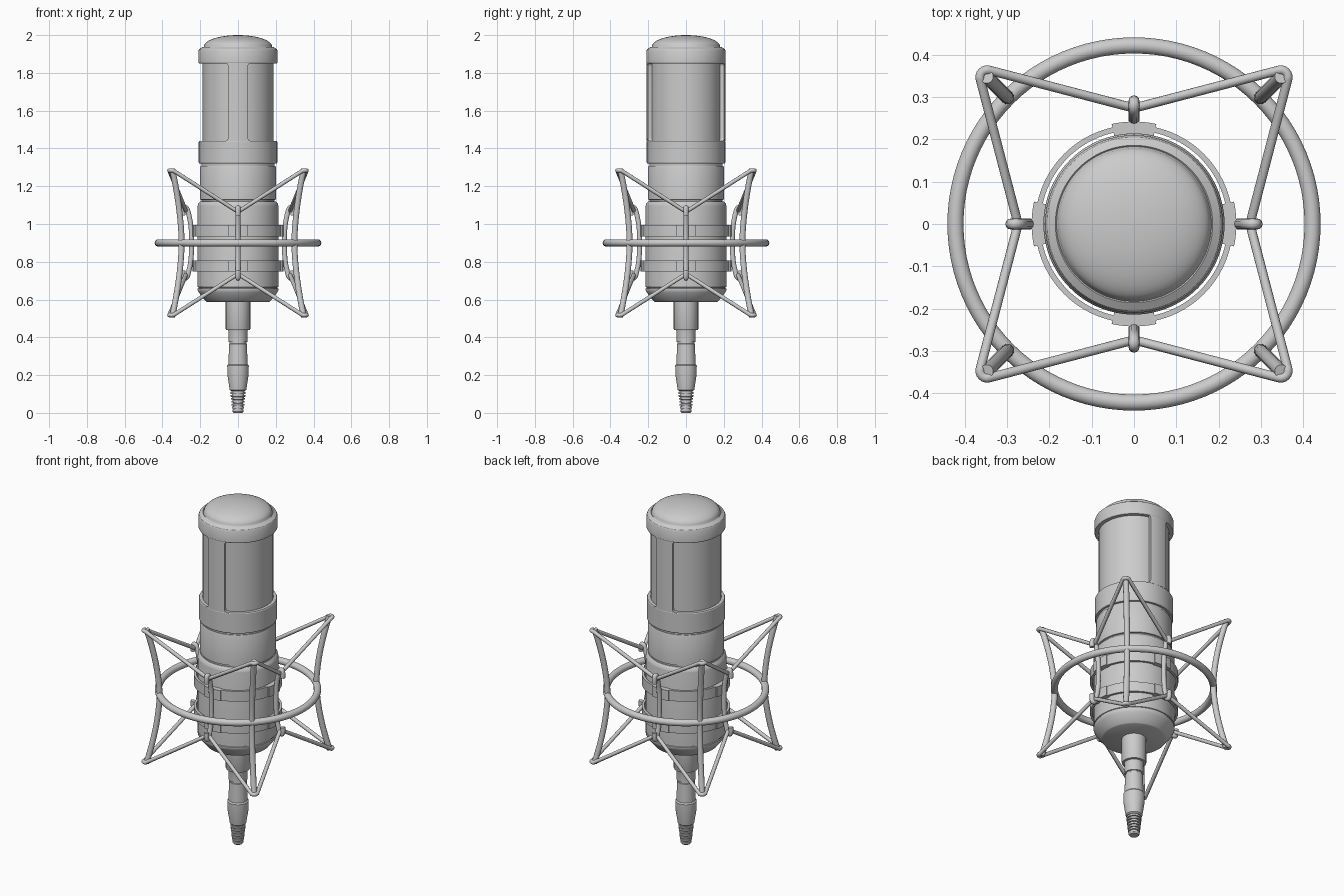
import bpy, bmesh
from math import sin, cos, pi, radians, sqrt, asin

if "Cube" in bpy.data.objects:
    bpy.data.objects.remove(bpy.data.objects["Cube"])


def finish(name, bm, angle=30):
    bmesh.ops.recalc_face_normals(bm, faces=bm.faces)
    me = bpy.data.meshes.new(name)
    bm.to_mesh(me)
    bm.free()
    ob = bpy.data.objects.new(name, me)
    bpy.context.collection.objects.link(ob)
    smooth(ob, angle)
    return ob


def smooth(ob, angle=30):
    bpy.ops.object.select_all(action='DESELECT')
    ob.select_set(True)
    bpy.context.view_layer.objects.active = ob
    bpy.ops.object.shade_smooth_by_angle(angle=radians(angle))


def lathe(name, profile, closed=False, n=96):
    """Revolve (radius, z) points around z."""
    bm = bmesh.new()
    rings = []
    for r, z in profile:
        if r < 1e-5:
            rings.append([bm.verts.new((0, 0, z))] * n)
        else:
            rings.append([bm.verts.new((r * cos(2 * pi * i / n), r * sin(2 * pi * i / n), z)) for i in range(n)])
    pairs = list(zip(rings, rings[1:]))
    if closed:
        pairs.append((rings[-1], rings[0]))
    for a, b in pairs:
        for i in range(n):
            j = (i + 1) % n
            vs = list(dict.fromkeys((a[i], a[j], b[j], b[i])))
            bm.faces.new(vs)
    return finish(name, bm)


def panel(name, rows, r_in, r_out, centre, cols=12):
    """Curved plate on a cylinder; rows are (z, half angle)."""
    bm = bmesh.new()
    grid = []
    for z, half in rows:
        angs = [centre - half + 2 * half * i / cols for i in range(cols + 1)]
        loop = [(r_out, a) for a in angs] + [(r_in, a) for a in reversed(angs)]
        grid.append([bm.verts.new((r * cos(a), r * sin(a), z)) for r, a in loop])
    m = len(grid[0])
    for a, b in zip(grid, grid[1:]):
        for i in range(m):
            bm.faces.new((a[i], a[(i + 1) % m], b[(i + 1) % m], b[i]))
    for g in (grid[0], grid[-1]):
        for i in range(cols):
            bm.faces.new((g[i], g[i + 1], g[m - 2 - i], g[m - 1 - i]))
    return finish(name, bm)


def tube(name, pts, radius, cyclic=False, kind='POLY'):
    cu = bpy.data.curves.new(name, 'CURVE')
    cu.dimensions = '3D'
    cu.bevel_depth = radius
    cu.bevel_resolution = 4
    cu.use_fill_caps = True
    sp = cu.splines.new(kind)
    sp.points.add(len(pts) - 1)
    for p, c in zip(sp.points, pts):
        p.co = (*c, 1)
    sp.use_cyclic_u = cyclic
    if kind == 'NURBS':
        sp.order_u = 3
        sp.use_endpoint_u = not cyclic
        sp.resolution_u = 6
    ob = bpy.data.objects.new(name, cu)
    bpy.context.collection.objects.link(ob)
    bpy.ops.object.select_all(action='DESELECT')
    ob.select_set(True)
    bpy.context.view_layer.objects.active = ob
    bpy.ops.object.convert(target='MESH')
    smooth(bpy.context.object, 40)


# Head: domed cap, grille cylinder and lower collar
dome = [(0.18 * cos(t * pi / 24), 1.94 + 0.06 * sin(t * pi / 24)) for t in range(12)] + [(0, 2.0)]
lathe("head_cap", [(0, 1.85), (0.207, 1.85), (0.21, 1.855), (0.21, 1.915), (0.205, 1.926),
                   (0.186, 1.938), (0.183, 1.935)] + dome)
lathe("grille", [(0, 1.42), (0.187, 1.42), (0.187, 1.87), (0, 1.87)])
lathe("head_collar", [(0, 1.32), (0.205, 1.32), (0.208, 1.325), (0.208, 1.435), (0.205, 1.44), (0, 1.44)])

# Front and back posts flaring into the rounded window corners
rows = []
c = 0.022
for k in range(7):
    t = k / 6 * pi / 2
    rows.append((1.437 + c * (1 - cos(t)), asin((0.052 + c * (1 - sin(t))) / 0.207)))
rows += [(3.292 - z, h) for z, h in reversed(rows)]
for side, a in (("front", -pi / 2), ("back", pi / 2)):
    panel(side + "_post", rows, 0.185, 0.208, a)

# Lower body with neck grooves and chamfered base
lathe("body", [(0, 0.588), (0.165, 0.588), (0.172, 0.592), (0.208, 0.638), (0.214, 0.65),
               (0.214, 0.658), (0.21, 0.66), (0.21, 0.665), (0.214, 0.667),
               (0.214, 1.095), (0.211, 1.108), (0.2, 1.12), (0.194, 1.12), (0.194, 1.128), (0.201, 1.13),
               (0.201, 1.3), (0.198, 1.307), (0.193, 1.307), (0.193, 1.33), (0, 1.33)])

# Cable plug with ribbed strain relief
relief = [(0, 0), (0.024, 0), (0.028, 0.005)]
for i in range(7):
    z, r = 0.008 + i * 0.0155, 0.03 + i * 0.0017
    relief += [(r, z), (r, z + 0.009), (r - 0.006, z + 0.0095), (r - 0.006, z + 0.015)]
lathe("plug", relief + [(0.04, 0.118), (0.044, 0.122), (0.056, 0.2), (0.057, 0.25), (0.051, 0.257),
                        (0.047, 0.365), (0.044, 0.367), (0.044, 0.374), (0.05, 0.376), (0.05, 0.43),
                        (0.052, 0.438), (0.063, 0.44), (0.065, 0.444), (0.065, 0.6), (0, 0.6)], n=48)

# Two clamp bands around the body, each with four pads
for label, z0, z1 in (("upper", 0.935, 0.995), ("lower", 0.748, 0.806)):
    lathe(label + "_clamp", [(0.221, z0), (0.234, z0), (0.234, z1), (0.221, z1)], closed=True)
    for q in range(4):
        panel(f"{label}_pad_{q}", [(z0, 0.22), (z1, 0.22)], 0.214, 0.242, q * pi / 2)

# Upright arms whose ends hook around the elastic cords
half = [(0.246, 0.95), (0.25, 1.0), (0.26, 1.05), (0.27, 1.085), (0.288, 1.09), (0.292, 1.06), (0.29, 1.045)]
arm = [(r, 1.8 - z) for r, z in reversed(half)] + half
for q in range(4):
    a = q * pi / 2
    tube(f"hook_arm_{q}", [(r * cos(a), r * sin(a), z) for r, z in arm], 0.013, kind='NURBS')

# Suspension ring
n = 24
lathe("suspension_ring", [(0.422 + 0.019 * cos(2 * pi * i / n), 0.9 + 0.019 * sin(2 * pi * i / n))
                          for i in range(n)], closed=True)

# Bowed corner struts passing through the ring
for q in range(4):
    a = pi / 4 + q * pi / 2
    pts = []
    for i in range(17):
        t = i / 8 - 1
        r = 0.422 + 0.07 * abs(t) ** 1.7
        pts.append((r * cos(a), r * sin(a), 0.9 + 0.39 * t))
    tube(f"corner_strut_{q}", pts, 0.016)

# Elastic cords zigzagging between strut tips and hooks
for label, s in (("upper", 1), ("lower", -1)):
    pts = []
    for q in range(4):
        a = q * pi / 2
        loop = [(0.277, -0.012, 0.172), (0.277, 0.012, 0.172)]
        for k in range(7):
            t = radians(-13 + 116 * k / 6)
            loop.append((0.347 + 0.017 * cos(t), 0.347 + 0.017 * sin(t), 0.383))
        pts += [(x * cos(a) - y * sin(a), x * sin(a) + y * cos(a), 0.9 + s * z) for x, y, z in loop]
    tube(label + "_cord", pts, 0.011, cyclic=True)
